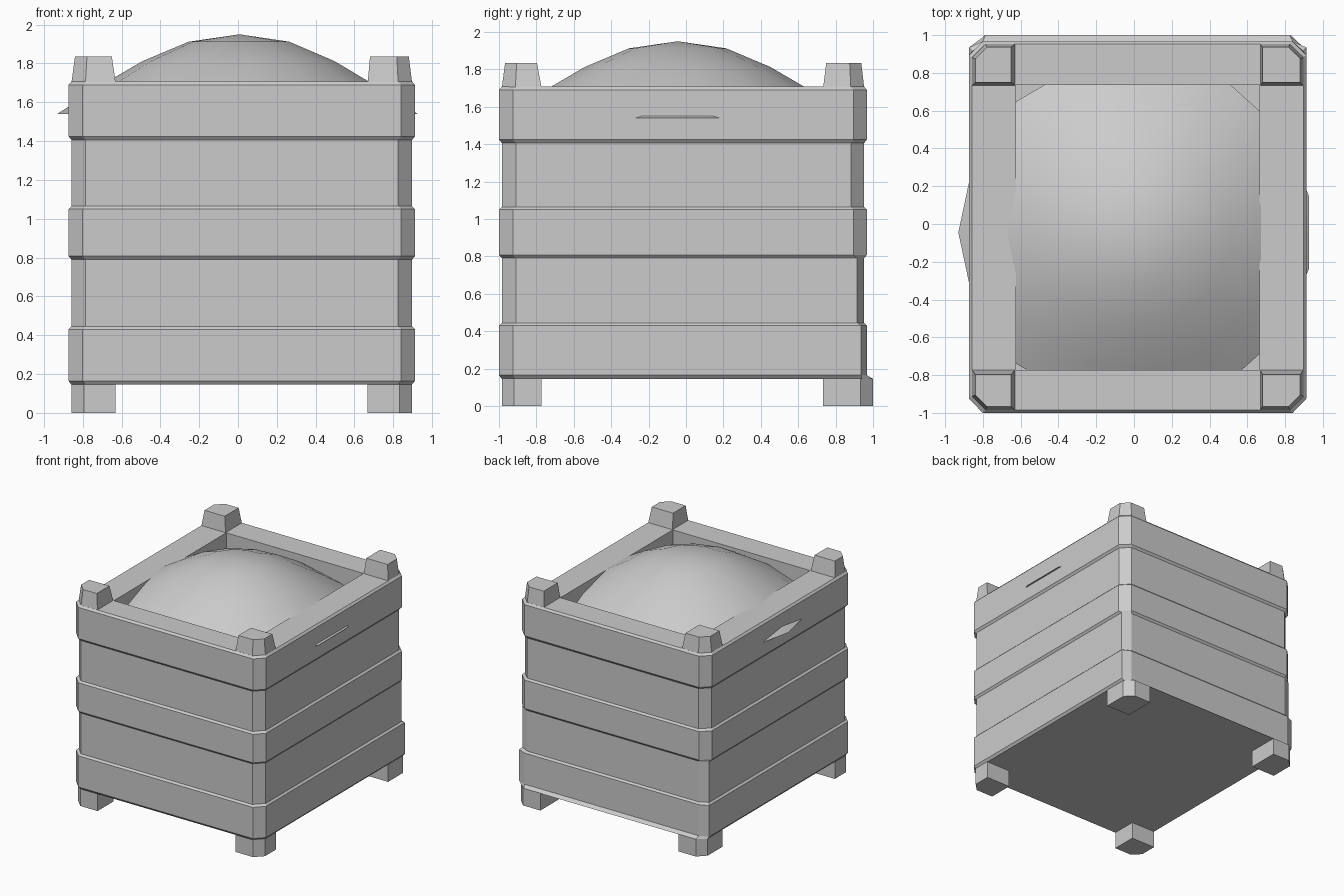
import bpy, bmesh
from math import cos, sin, pi

if "Cube" in bpy.data.objects:
    bpy.data.objects.remove(bpy.data.objects["Cube"])


def finish(name, bm):
    bmesh.ops.recalc_face_normals(bm, faces=bm.faces)
    me = bpy.data.meshes.new(name)
    bm.to_mesh(me)
    bm.free()
    ob = bpy.data.objects.new(name, me)
    bpy.context.collection.objects.link(ob)
    return ob


def bridge(bm, a, b):
    n = len(a)
    for i in range(n):
        bm.faces.new((a[i], a[(i + 1) % n], b[(i + 1) % n], b[i]))


def octagon(bm, z, x0, x1, y0, y1, yb):
    # plan outline with chamfered corners; yb = where the back chamfer begins
    c, yf = 0.072, y0 + 0.075
    pts = [(x0, yf), (x0 + c, y0), (x1 - c, y0), (x1, yf),
           (x1, yb), (x1 - c, y1), (x0 + c, y1), (x0, yb)]
    return [bm.verts.new((x, y, z)) for x, y in pts]


# Crate body: three raised bands with recessed panels between them
INX0, INX1, INY0, INY1 = -0.625, 0.665, -0.772, 0.735
bm = bmesh.new()
rings = [octagon(bm, 0.145, -0.858, 0.895, -0.985, 1.0, 0.94)]
profile = [(0.165, 1, 0.935), (0.43, 1, 0.935), (0.445, 0, 0.915), (0.79, 0, 0.915),
           (0.808, 1, 0.895), (1.05, 1, 0.895), (1.065, 0, 0.882), (1.406, 0, 0.882),
           (1.425, 1, 0.895), (1.69, 1, 0.895), (1.707, 0, 0.882)]
for z, out, yb in profile:
    if out:
        rings.append(octagon(bm, z, -0.873, 0.912, -1.0, 0.967, yb))
    else:
        rings.append(octagon(bm, z, -0.858, 0.897, -0.985, 0.953, yb))
for a, b in zip(rings, rings[1:]):
    bridge(bm, a, b)
bm.faces.new(rings[0])
# Rim and shallow inner well
corners = [(INX0, INY0), (INX1, INY0), (INX1, INY1), (INX0, INY1)]
rim = [bm.verts.new((x, y, 1.707)) for x, y in corners]
well = [bm.verts.new((x, y, 1.53)) for x, y in corners]
top = rings[-1]
for k in range(4):
    a, b, c = top[2 * k], top[2 * k + 1], top[(2 * k + 2) % 8]
    bm.faces.new((a, b, rim[k]))
    bm.faces.new((b, c, rim[(k + 1) % 4], rim[k]))
bridge(bm, rim, well)
bm.faces.new(well)
finish("crate_body", bm)


# Corner blocks with one chamfered outer corner: (outer x, outer y, inner x, inner y, chamfer)
def corner_ring(bm, z, ox, oy, ix, iy, c):
    sx = 1 if ox > ix else -1
    sy = 1 if oy > iy else -1
    pts = [(ix, iy), (ox, iy), (ox, oy - sy * c), (ox - sx * c, oy), (ix, oy)]
    return [bm.verts.new((x, y, z)) for x, y in pts]


def corner_block(name, z0, base, z1, tip):
    bm = bmesh.new()
    a = corner_ring(bm, z0, *base)
    b = corner_ring(bm, z1, *tip)
    bridge(bm, a, b)
    bm.faces.new(a)
    bm.faces.new(b)
    finish(name, bm)


for xs, ox, ix, tox, tix in (("left", -0.858, -0.63, -0.84, -0.65),
                             ("right", 0.897, 0.668, 0.88, 0.68)):
    for ys, oy, iy, toy, tiy, foot_y in (("front", -0.985, -0.772, -0.967, -0.797, -0.985),
                                         ("back", 0.953, 0.733, 0.937, 0.75, 1.0)):
        corner_block(f"{ys}_{xs}_stacking_post", 1.70, (ox, oy, ix, iy, 0.072),
                     1.835, (tox, toy, tix, tiy, 0.062))
        corner_block(f"{ys}_{xs}_foot", 0.0, (ox, foot_y, ix, iy, 0.066),
                     0.147, (ox, foot_y, ix, iy, 0.066))

# Heap of contents: 15-sided dome that pokes slightly through the side walls
N, CX, CY = 15, 0.008, -0.045
bm = bmesh.new()
prev = None
apex = bm.verts.new((CX, CY, 1.95))
for r, z in ((0.262, 1.912), (0.50, 1.812), (0.73, 1.678), (0.938, 1.54)):
    ring = [bm.verts.new((CX - r * cos(2 * pi * i / N), CY + r * sin(2 * pi * i / N), z))
            for i in range(N)]
    if prev:
        bridge(bm, prev, ring)
    else:
        for i in range(N):
            bm.faces.new((apex, ring[i], ring[(i + 1) % N]))
    prev = ring
bm.faces.new(prev)
heap = finish("heap", bm)
bpy.context.view_layer.objects.active = heap
heap.select_set(True)
bpy.ops.object.shade_smooth_by_angle(angle=0.7)
